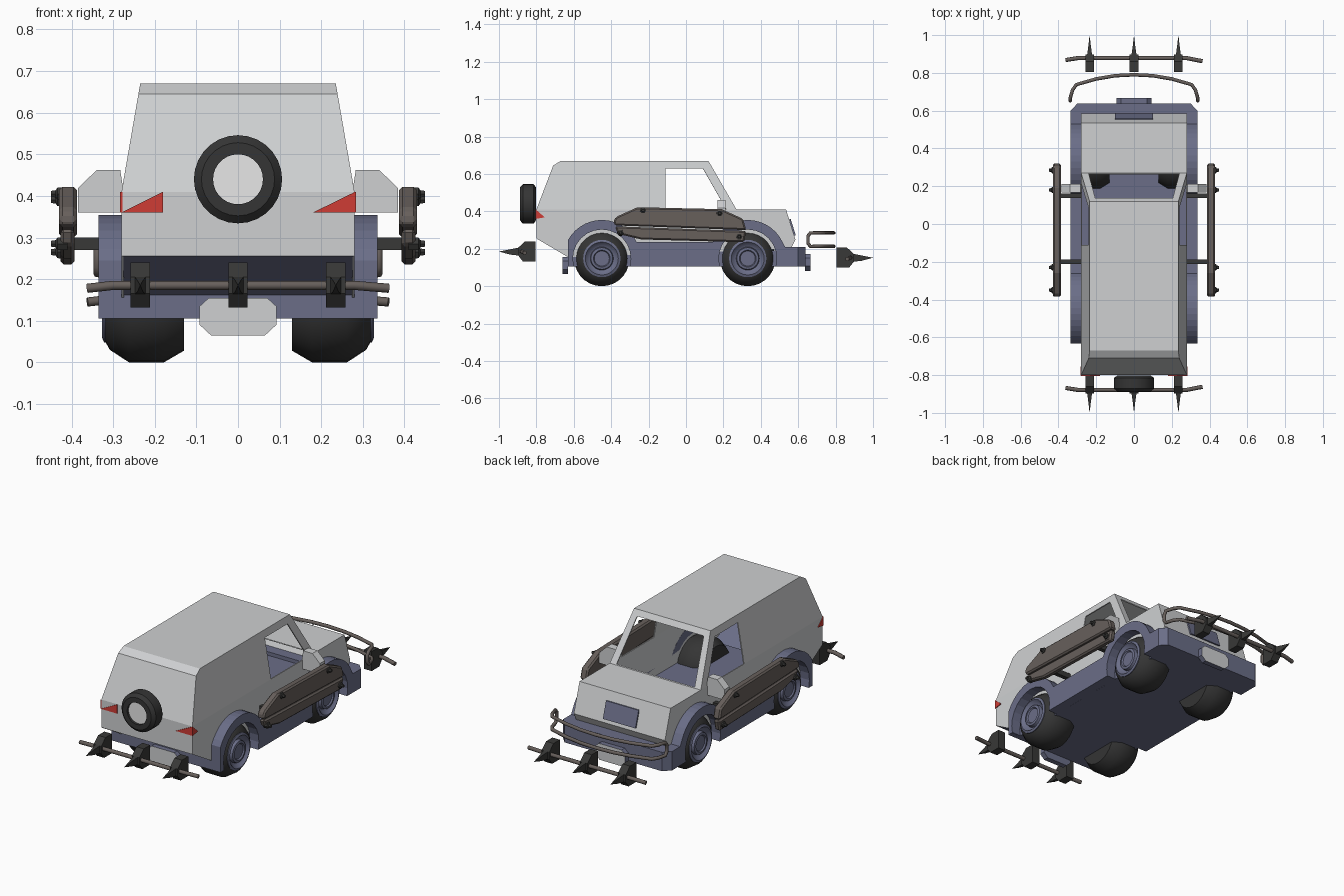
import bpy, bmesh, math
from mathutils import Vector, Matrix

if "Cube" in bpy.data.objects:
    bpy.data.objects.remove(bpy.data.objects["Cube"])


def mat(name, r, g, b):
    m = bpy.data.materials.new(name)
    m.diffuse_color = (r, g, b, 1)
    m.use_nodes = True
    m.node_tree.nodes["Principled BSDF"].inputs["Base Color"].default_value = m.diffuse_color
    return m


GREY = mat("light grey paint", .62, .63, .64)
SLATE = mat("slate blue", .145, .155, .245)
RUBBER = mat("black rubber", .035, .035, .035)
IRON = mat("dark iron", .04, .04, .038)
ARMOUR = mat("brown steel", .135, .115, .105)
RED = mat("red lamp", .62, .045, .035)
WHITE = mat("white", .95, .95, .95)


def make(name, verts, faces, *mats, smooth=False, bevel=0):
    me = bpy.data.meshes.new(name)
    me.from_pydata([tuple(v) for v in verts], [], faces)
    bm = bmesh.new()
    bm.from_mesh(me)
    bmesh.ops.recalc_face_normals(bm, faces=bm.faces)
    bm.to_mesh(me)
    bm.free()
    for m in mats:
        me.materials.append(m)
    ob = bpy.data.objects.new(name, me)
    bpy.context.collection.objects.link(ob)
    if bevel:
        b = ob.modifiers.new("bevel", 'BEVEL')
        b.width, b.segments, b.limit_method = bevel, 1, 'ANGLE'
    if smooth:
        bpy.ops.object.select_all(action='DESELECT')
        ob.select_set(True)
        bpy.context.view_layer.objects.active = ob
        bpy.ops.object.shade_smooth_by_angle(angle=math.radians(40))
    return ob


def prism(name, pts, lo, hi, axis, *mats, **kw):
    """Extrude a 2D outline along an axis (x: pts are y,z; y: x,z; z: x,y)."""
    def place(p, h):
        return {'x': (h, p[0], p[1]), 'y': (p[0], h, p[1]), 'z': (p[0], p[1], h)}[axis]
    n = len(pts)
    v = [place(p, lo) for p in pts] + [place(p, hi) for p in pts]
    f = [list(range(n)), list(range(n, 2 * n))]
    f += [[i, (i + 1) % n, n + (i + 1) % n, n + i] for i in range(n)]
    return make(name, v, f, *mats, **kw)


def rect(a, b, c, d):
    return [(a, c), (b, c), (b, d), (a, d)]


def lathe(name, prof, centre, axis, m, seg=28, closed=False):
    """Revolve (distance, radius) about the x or y axis."""
    v, f, n = [], [], len(prof)
    for s in range(seg):
        a = 2 * math.pi * s / seg
        for d, r in prof:
            c, q = r * math.cos(a), r * math.sin(a)
            v.append(Vector(centre) + Vector((d, c, q) if axis == 'x' else (c, d, q)))
    for s in range(seg):
        t = (s + 1) % seg
        for i in range(n if closed else n - 1):
            j = (i + 1) % n
            f.append([s * n + i, s * n + j, t * n + j, t * n + i])
    if not closed:
        f += [[s * n for s in range(seg)], [s * n + n - 1 for s in range(seg)]]
    return make(name, v, f, m, smooth=True)


def tube(name, pts, r, m, cyclic=False):
    cu = bpy.data.curves.new(name, 'CURVE')
    cu.dimensions, cu.bevel_depth, cu.bevel_resolution = '3D', r, 2
    cu.use_fill_caps = True
    sp = cu.splines.new('POLY')
    sp.points.add(len(pts) - 1)
    for p, q in zip(sp.points, pts):
        p.co = (*q, 1)
    sp.use_cyclic_u = cyclic
    cu.materials.append(m)
    ob = bpy.data.objects.new(name, cu)
    bpy.context.collection.objects.link(ob)


# Body shell: walls as open sheets, thickened inward
def hw(z):
    return .28 if z <= .41 else .28 - .045 * (z - .41) / .26


verts, faces = [], []


def face(pts):
    faces.append(list(range(len(verts), len(verts) + len(pts))))
    verts.extend(pts)


side_panels = [
    [(-.8, .255), (-.8, .41), (-.11, .41), (.215, .41), (.27, .41), (.535, .41),
     (.585, .25), (.56, .2), (-.63, .155)],
    [(-.8, .41), (-.71, .645), (-.67, .67), (-.11, .67), (-.11, .63), (-.11, .41)],
    [(-.11, .67), (.12, .67), (.09, .63), (-.11, .63)],
    [(.12, .67), (.27, .41), (.215, .41), (.09, .63)]]
for s in (-1, 1):
    for p in side_panels:
        face([(s * hw(z), y, z) for y, z in p])
strip = [(-.8, .255), (-.8, .41), (-.71, .645), (-.67, .67), (.12, .67)]
hood = [(.27, .41), (.535, .41), (.585, .25), (.56, .2)]
for prof in (strip, hood):
    for (a, b), (c, d) in zip(prof, prof[1:]):
        face([(-hw(b), a, b), (hw(b), a, b), (hw(d), c, d), (-hw(d), c, d)])
# windscreen frame around an opening
outer = [(-.235, .12, .67), (.235, .12, .67), (.28, .27, .41), (-.28, .27, .41)]
inner = [(-.205, .137, .64), (.205, .137, .64), (.24, .267, .415), (-.24, .267, .415)]
for i in range(4):
    j = (i + 1) % 4
    face([outer[i], outer[j], inner[j], inner[i]])
body = make("body_shell", verts, faces, GREY)
bm = bmesh.new()
bm.from_mesh(body.data)
bmesh.ops.remove_doubles(bm, verts=bm.verts, dist=.0005)
bmesh.ops.recalc_face_normals(bm, faces=bm.faces)
roof = max(bm.faces, key=lambda f: f.calc_center_median().z)
if roof.normal.z < 0:
    bmesh.ops.reverse_faces(bm, faces=bm.faces)
bm.to_mesh(body.data)
bm.free()
sol = body.modifiers.new("thickness", 'SOLIDIFY')
sol.thickness, sol.offset = .006, -1

# Underside, floor and bumpers
prism("rear_underside", [(-.797, .255), (-.6, .145), (-.6, .165), (-.797, .265)], -.279, .279, 'x', SLATE)
prism("floor", rect(-.63, .58, .105, .19), -.28, .28, 'x', SLATE)
prism("front_bumper", [(-.335, .5), (.335, .5), (.335, .6), (.3, .638), (-.3, .638), (-.335, .6)],
      .105, .21, 'z', SLATE)
prism("rear_sill", rect(-.632, -.605, .105, .16), -.335, .335, 'x', SLATE)
prism("grille_plate", [(.553, .36), (.5595, .36), (.5875, .27), (.57, .27)], -.1, .1, 'x', SLATE)

# Fender and sill panels with wheel arches
REAR, FRONT, ZC = -.45, .33, .148


def arc(cy, r, a, b, n=14):
    return [(cy + r * math.cos(math.radians(a + (b - a) * i / n)),
             ZC + r * math.sin(math.radians(a + (b - a) * i / n))) for i in range(n + 1)]


fender = [(-.632, .105)] + arc(REAR, .206, 152, 25) + arc(FRONT, .206, 155, 25)
fender += [(.53, .21), (.6, .21), (.6, .105)]
fender += arc(FRONT, .155, -16, 196) + arc(REAR, .155, -16, 196)
for s in (-1, 1):
    prism("fender_panel", fender, s * .275, s * .335, 'x', SLATE)

# Wheels
for s in (-1, 1):
    for cy in (REAR, FRONT):
        lathe("tyre", [(s * d, r) for d, r in
              [(.13, .05), (.13, .12), (.178, ZC), (.262, ZC), (.308, .118), (.318, .1), (.3, .09), (.3, .05)]],
              (0, cy, ZC), 'x', RUBBER)
        lathe("wheel_rim", [(s * d, r) for d, r in
              [(.29, .1), (.322, .1), (.327, .088), (.31, .074), (.305, .062), (.322, .058), (.325, .045), (.318, .04)]],
              (0, cy, ZC), 'x', SLATE)

# Spare wheel
lathe("spare_tyre", [(-.04, .075), (-.025, .1), (.025, .1), (.04, .075), (.04, .058), (-.04, .058)]
      and [(-.043, .06), (-.043, .088), (-.026, .106), (.03, .106), (.043, .088), (.043, .06)],
      (0, -.845, .44), 'y', RUBBER, closed=True)
lathe("spare_wheel_disc", [(-.03, .061), (.04, .061)], (0, -.845, .44), 'y', WHITE)

# Number plate boxes: pale outward faces
for s, y0, z0 in ((-1, .63, .065), (1, .636, .082)):
    o = [(-.065, z0), (.065, z0), (.092, z0 + .025), (.092, z0 + .07), (.07, z0 + .09),
         (-.07, z0 + .09), (-.092, z0 + .07), (-.092, z0 + .025)]
    ob = prism("plate_box", o, s * y0, s * (y0 + .03), 'y', SLATE, GREY)
    for p in ob.data.polygons:
        p.material_index = 1 if p.normal.y * s > .9 else 0

# Tail lamps
prism("tail_lamp", [(-.28, .36), (-.18, .36), (-.18, .41)], -.804, -.798, 'y', RED)
prism("tail_lamp", [(.18, .36), (.282, .36), (.282, .41)], -.804, -.798, 'y', RED)
for s in (-1, 1):
    prism("tail_lamp_side", [(-.803, .36), (-.803, .41), (-.755, .368)], s * .278, s * .284, 'x', RED)

# Door mirrors
for s in (-1, 1):
    prism("door_mirror", [(s * x, z) for x, z in
          [(.275, .36), (.385, .36), (.385, .418), (.34, .462), (.283, .462), (.275, .41)]],
          .168, .212, 'y', GREY)

# Side armour plates with studs
upper = [(-.388, .345), (-.375, .37), (-.26, .422), (.19, .412), (.305, .36), (.322, .3), (-.38, .325)]
lower = [(-.38, .32), (.322, .295), (.31, .235), (-.24, .25), (-.365, .28)]
for s in (-1, 1):
    prism("upper_armour", upper, s * .387, s * .43, 'x', ARMOUR, bevel=.008)
    prism("lower_armour", lower, s * .393, s * .427, 'x', ARMOUR, bevel=.008)
    for y, z in ((-.23, .405), (.18, .39), (-.35, .285), (.285, .265)):
        lathe("armour_stud", [(s * .41, .018), (s * .434, .017), (s * .438, .01), (s * .45, .008)],
              (0, y, z), 'x', IRON, seg=6)
    for y in (-.2, .15):
        prism("armour_bracket", rect(y - .012, y + .012, .27, .3), s * .28, s * .395, 'x', IRON)

# Bull bar: closed double rail
half = [(-.338, .665), (-.325, .71), (-.305, .738), (-.2, .768), (-.1, .785), (0, .79)]
rail = half + [(-x, y) for x, y in reversed(half[:-1])]
loop = [(x, y, .285) for x, y in rail] + [(.338, .652, .268), (.338, .652, .23)]
loop += [(x, y, .213) for x, y in reversed(rail)] + [(-.338, .652, .23), (-.338, .652, .268)]
tube("bull_bar", loop, .0095, ARMOUR, cyclic=True)

# Spike bars, front and rear
for s, z in ((1, .152), (-1, .185)):
    tube("spike_bar", [(-.362, s * .868, z - .007), (-.3, s * .878, z), (.28, s * .878, z),
                       (.362, s * .862, z - .007)], .011, ARMOUR)
    for x in (-.235, 0, .235):
        block = [(.805, -.053), (.805, .055), (.86, .055), (.898, .02), (.898, -.02), (.872, -.053)]
        prism("spike_block", [(s * y, z + d) for y, d in block], x - .023, x + .023, 'x', IRON)
        base = [(x + a, s * .89, z + b) for a, b in ((-.014, -.022), (.014, -.022), (.014, .022), (-.014, .022))]
        mid = [(x + a, s * .94, z + b) for a, b in ((-.007, -.016), (.007, -.016), (.007, .012), (-.007, .012))]
        quads = [[i, (i + 1) % 4, 4 + (i + 1) % 4, 4 + i] for i in range(4)]
        tips = [[4 + i, 4 + (i + 1) % 4, 8] for i in range(4)]
        make("spike", base + mid + [(x, s, z)], [[0, 1, 2, 3]] + quads + tips, IRON)
